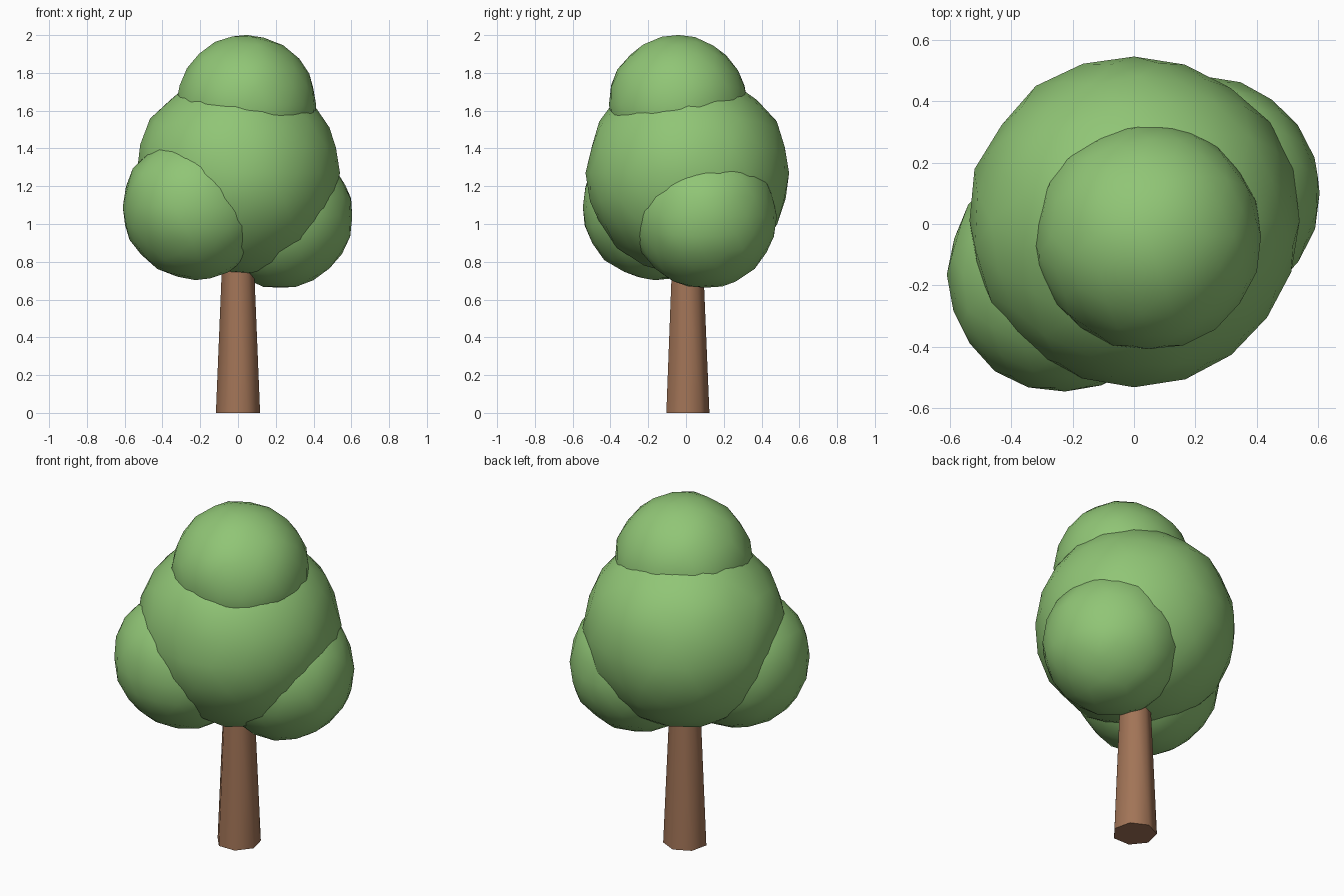
import bpy
import random

random.seed(4)

cube = bpy.data.objects.get("Cube")
if cube:
    bpy.data.objects.remove(cube, do_unlink=True)


def make_material(name, rgb):
    mat = bpy.data.materials.new(name)
    mat.use_nodes = True
    color = (*rgb, 1.0)
    mat.diffuse_color = color
    mat.node_tree.nodes["Principled BSDF"].inputs["Base Color"].default_value = color
    return mat


leaf_green = make_material("leaf_green", (0.28, 0.56, 0.18))
bark_brown = make_material("bark_brown", (0.36, 0.175, 0.095))


def finish(name, mat):
    obj = bpy.context.object
    obj.name = name
    obj.data.materials.append(mat)
    return obj


def foliage(name, center, radius):
    """Rounded leaf clump with a slightly uneven surface."""
    bpy.ops.mesh.primitive_ico_sphere_add(subdivisions=3, radius=radius, location=center)
    obj = finish(name, leaf_green)
    for v in obj.data.vertices:
        v.co *= random.uniform(0.985, 1.015)
    bpy.ops.object.shade_smooth()


# Tapered seven-sided trunk, reaching up into the crown
bpy.ops.mesh.primitive_cone_add(vertices=7, radius1=0.12, radius2=0.08,
                                depth=0.95, location=(0, 0.004, 0.475))
finish("trunk", bark_brown)
bpy.ops.object.shade_smooth_by_angle(angle=1.05)

# Crown clumps
foliage("crown_middle", (0.0, 0.01, 1.27), 0.54)
foliage("crown_top", (0.045, -0.04, 1.63), 0.37)
foliage("crown_lower_right", (-0.225, -0.165, 1.09), 0.385)
foliage("crown_lower_left", (0.23, 0.10, 1.04), 0.38)
